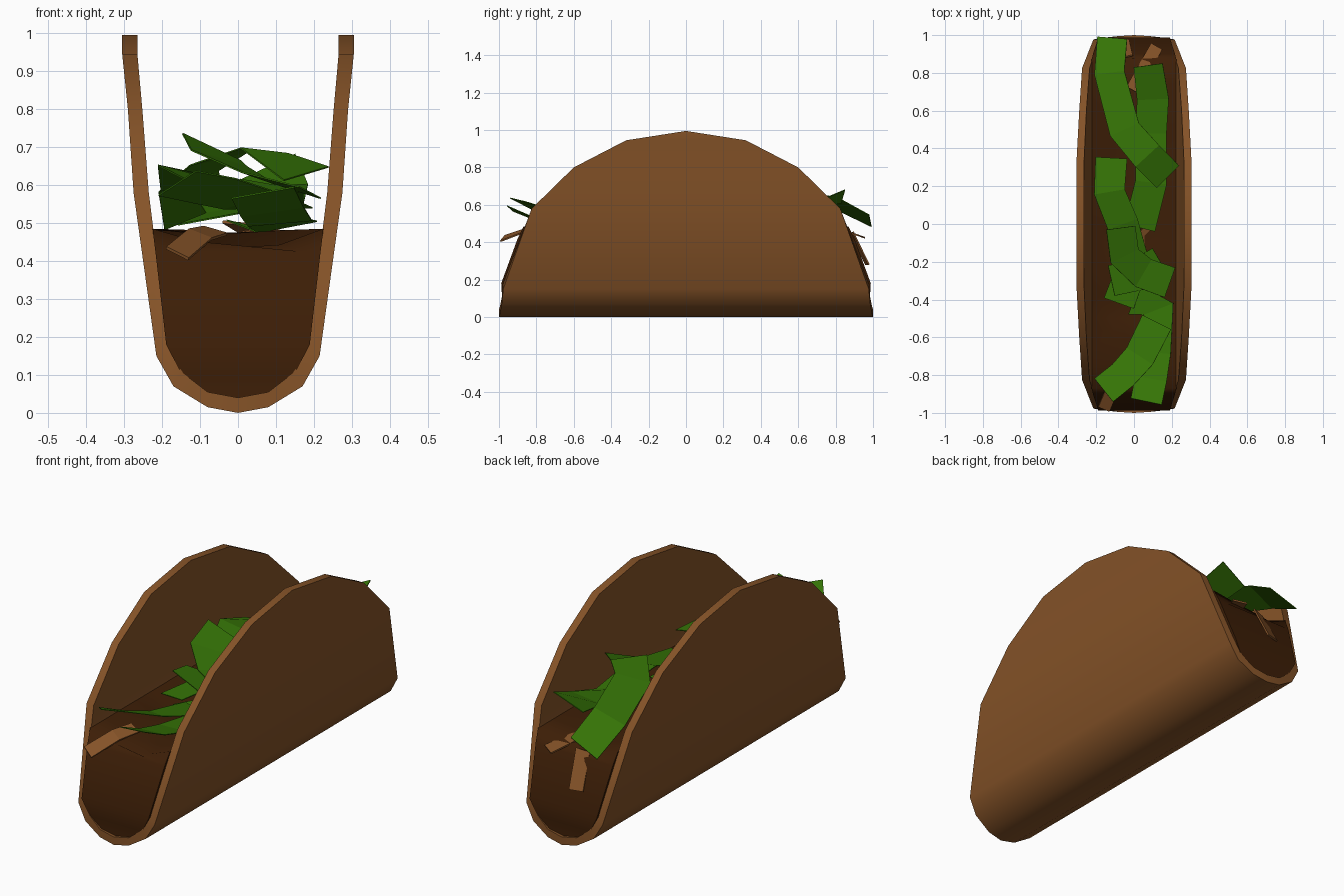
import bpy, bmesh, math, random
from mathutils import Vector

if "Cube" in bpy.data.objects:
    bpy.data.objects.remove(bpy.data.objects["Cube"], do_unlink=True)


def material(name, color):
    mat = bpy.data.materials.new(name)
    mat.use_nodes = True
    mat.diffuse_color = (*color, 1)
    bsdf = mat.node_tree.nodes["Principled BSDF"]
    bsdf.inputs["Base Color"].default_value = (*color, 1)
    bsdf.inputs["Roughness"].default_value = 0.9
    return mat


SHELL = material("toasted tortilla brown", (0.237, 0.087, 0.021))
MEAT = material("dark meat brown", (0.046, 0.013, 0.002))
GREEN = material("lettuce green", (0.036, 0.175, 0.002))


def finish(name, bm, mat, angle=None, closed=True):
    bmesh.ops.remove_doubles(bm, verts=bm.verts, dist=0.0005)
    if closed:
        bmesh.ops.recalc_face_normals(bm, faces=bm.faces)
    mesh = bpy.data.meshes.new(name)
    bm.to_mesh(mesh)
    bm.free()
    mesh.materials.append(mat)
    obj = bpy.data.objects.new(name, mesh)
    bpy.context.collection.objects.link(obj)
    if angle:
        bpy.ops.object.select_all(action="DESELECT")
        obj.select_set(True)
        bpy.context.view_layer.objects.active = obj
        bpy.ops.object.shade_smooth_by_angle(angle=math.radians(angle))
    return obj


def mirrored(half):
    return [(-x, *rest) for x, *rest in reversed(half[1:])] + half


# Folded shell: outer x, outer z, inner x, inner z, half length
shell_half = [
    (0, 0, 0, .04, 1), (.08, .015, .08, .055, .995), (.17, .07, .145, .105, .985),
    (.215, .15, .185, .18, .977), (.275, .58, .235, .58, .825),
    (.29, .8, .252, .8, .6), (.305, .945, .265, .945, .32), (.305, .995, .265, .995, 0),
]
stations = [(ox, oz, (ix if ox >= 0 else -abs(ix)), iz, h)
            for ox, oz, ix, iz, h in mirrored(shell_half)]
bm = bmesh.new()
rows = []
for ox, oz, ix, iz, h in stations:
    rows.append([bm.verts.new(p) for p in
                 ((ox, -h, oz), (ox, h, oz), (ix, h, iz), (ix, -h, iz))])
for a, b in zip(rows, rows[1:]):
    for k in range(4):
        bm.faces.new((a[k], a[(k + 1) % 4], b[(k + 1) % 4], b[k]))
finish("taco_shell", bm, SHELL, 35)

# Meat filling: lower U shape with an uneven top and sloping ends
random.seed(4)
meat_half = [(0, .036, .985), (.08, .051, .985), (.149, .102, .983),
             (.189, .18, .988), (.217, .42, .9), (.225, .485, .868)]
lower = mirrored(meat_half)
top_x = (.11, 0, -.11)
steps = 14
bm = bmesh.new()
rings = []
for i in range(steps + 1):
    t = 2 * i / steps - 1
    ring = [bm.verts.new((x, t * h, z)) for x, z, h in lower]
    ring += [bm.verts.new((x, t * .875, .46 + random.uniform(-.03, .025))) for x in top_x]
    rings.append(ring)
n = len(rings[0])
for a, b in zip(rings, rings[1:]):
    for k in range(n):
        bm.faces.new((a[k], a[(k + 1) % n], b[(k + 1) % n], b[k]))
last = len(lower) - 1
for ring in (rings[0], rings[-1]):
    for k in range(1, last // 2 - 1):
        bm.faces.new((ring[k], ring[k + 1], ring[last - k - 1], ring[last - k]))
    bm.faces.new(ring[last // 2 - 1:last // 2 + 2])
    bm.faces.new([ring[1], ring[0]] + ring[:last:-1] + [ring[last], ring[last - 1]])
finish("meat_filling", bm, MEAT, 80)


# Bent strips: each point is x, y, z and sideways tilt in degrees
def strip(name, mat, width, points, thickness=0.004):
    bm = bmesh.new()
    pos = [Vector(p[:3]) for p in points]
    pairs = []
    for i, p in enumerate(pos):
        along = pos[min(i + 1, len(pos) - 1)] - pos[max(i - 1, 0)]
        side = Vector((along.y, -along.x, 0)).normalized()
        tilt = math.radians(points[i][3])
        off = (side * math.cos(tilt) + Vector((0, 0, math.sin(tilt)))) * width / 2
        pairs.append((bm.verts.new(p - off), bm.verts.new(p + off)))
    for (a, b), (c, d) in zip(pairs, pairs[1:]):
        bm.faces.new((a, b, d, c))
    obj = finish(name, bm, mat, closed=False)
    solid = obj.modifiers.new("thickness", "SOLIDIFY")
    solid.thickness = thickness
    solid.offset = 0


# Lettuce shreds, back to front
lettuce = {
    "back_left": [(-.115, .985, .515, -22), (-.13, .8, .61, -20), (-.05, .5, .67, -12),
                  (.07, .36, .69, 5), (.18, .25, .63, -12)],
    "back_right": [(.075, .84, .645, -25), (.1, .66, .59, -8), (.09, .48, .57, 15),
                   (.09, .22, .6, 10), (.03, -.02, .56, -10)],
    "middle_left": [(-.12, .35, .6, -10), (-.13, .17, .63, 15), (-.06, 0, .6, 10),
                    (.0, -.2, .54, -10), (-.08, -.42, .51, -10)],
    "middle": [(-.07, -.02, .7, 25), (-.05, -.17, .67, 15), (.05, -.26, .62, 10),
               (.19, -.31, .58, 10)],
    "middle_right": [(.14, -.2, .56, 10), (.02, -.27, .54, 10), (-.12, -.3, .6, -15)],
    "front_right": [(.0, -.4, .5, 5), (.13, -.45, .49, -10), (.11, -.68, .5, -5),
                    (.09, -.82, .53, -8), (.065, -.94, .58, -10)],
    "front_left": [(.12, -.52, .54, 0), (.03, -.7, .56, -15), (-.06, -.8, .585, -22),
                   (-.16, -.88, .605, -22)],
}
for place, points in lettuce.items():
    strip("lettuce_" + place, GREEN, .17, points)

# Crisp strips lying on the meat
crisps = {
    "front": [(-.16, -.98, .42, -25), (-.1, -.84, .47, -20), (-.06, -.74, .48, -15)],
    "back_left": [(.12, .94, .43, -10), (-.01, .71, .5, 5)],
    "back_right": [(-.04, .885, .45, 10), (-.06, .97, .28, 0)],
    "middle": [(.13, .07, .47, 20), (.04, -.1, .465, 20)],
}
for place, points in crisps.items():
    strip("crisp_" + place, SHELL, .07, points, 0.008)
